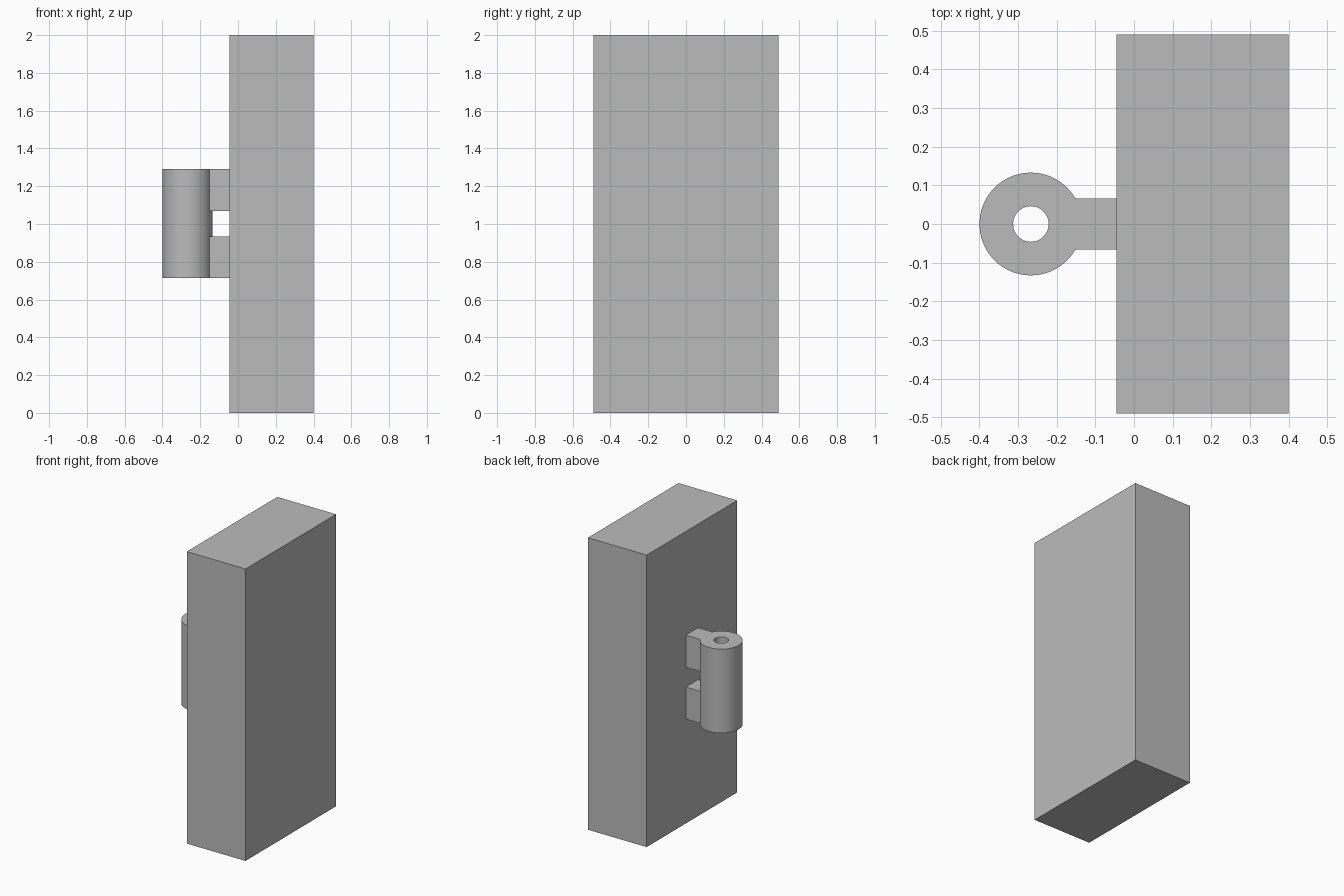
import bpy, bmesh
from math import sin, cos, radians

cube = bpy.data.objects.get("Cube")
if cube:
    bpy.data.objects.remove(cube, do_unlink=True)

# Single grey finish
grey = bpy.data.materials.new("plain grey")
grey.use_nodes = True
colour = (0.5, 0.5, 0.5, 1)
grey.diffuse_color = colour
grey.node_tree.nodes["Principled BSDF"].inputs["Base Color"].default_value = colour

BARREL_X, OUTER, BORE = -0.267, 0.133, 0.046
PANEL_X0, PANEL_X1 = -0.045, 0.4
LOW, HIGH = 0.715, 1.29
SEGMENTS = 72


def arc(radius, degrees):
    return [(BARREL_X + radius * cos(radians(a)), radius * sin(radians(a))) for a in degrees]


def finish(name, bm, smooth=False):
    bmesh.ops.recalc_face_normals(bm, faces=bm.faces)
    mesh = bpy.data.meshes.new(name)
    bm.to_mesh(mesh)
    bm.free()
    mesh.materials.append(grey)
    obj = bpy.data.objects.new(name, mesh)
    bpy.context.collection.objects.link(obj)
    if smooth:
        bpy.ops.object.select_all(action="DESELECT")
        obj.select_set(True)
        bpy.context.view_layer.objects.active = obj
        bpy.ops.object.shade_smooth_by_angle(angle=radians(30))
    return obj


def prism(name, outline, z0, z1):
    """Extrude a flat outline upwards."""
    bm = bmesh.new()
    base = bm.faces.new([bm.verts.new((x, y, z0)) for x, y in outline])
    top = bmesh.ops.extrude_face_region(bm, geom=[base], use_keep_orig=True)["geom"]
    verts = [v for v in top if isinstance(v, bmesh.types.BMVert)]
    bmesh.ops.translate(bm, verts=verts, vec=(0, 0, z1 - z0))
    return finish(name, bm)


# Door panel
prism("panel", [(PANEL_X0, -0.49), (PANEL_X1, -0.49), (PANEL_X1, 0.49), (PANEL_X0, 0.49)], 0, 2)

# Hollow hinge barrel: four rings joined into a closed tube
bm = bmesh.new()
turn = [i * 360 / SEGMENTS for i in range(SEGMENTS)]
rings = [[bm.verts.new((x, y, z)) for x, y in arc(r, turn)]
         for r, z in ((OUTER, LOW), (OUTER, HIGH), (BORE, HIGH), (BORE, LOW))]
for k in range(4):
    a, b = rings[k], rings[(k + 1) % 4]
    for i in range(SEGMENTS):
        j = (i + 1) % SEGMENTS
        bm.faces.new((a[i], a[j], b[j], b[i]))
finish("hinge_barrel", bm, smooth=True)

# Two arms, their ends curved to meet the barrel
half = OUTER * sin(radians(30))
arm = arc(OUTER, range(30, -31, -5)) + [(PANEL_X0, -half), (PANEL_X0, half)]
prism("lower_arm", arm, LOW, 0.935)
prism("upper_arm", arm, 1.07, HIGH)
